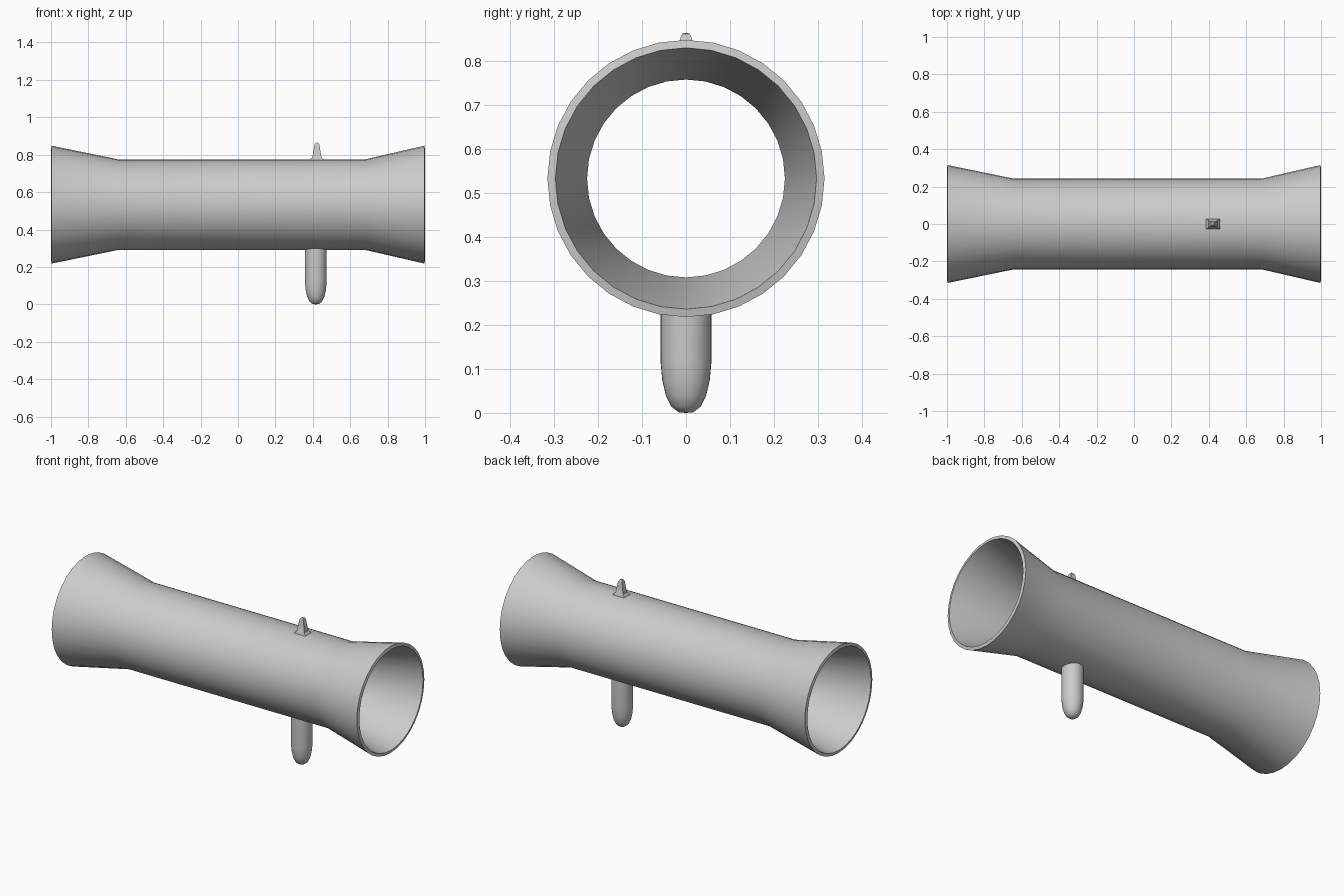
import bpy, bmesh, math
from mathutils import Matrix, Vector

if "Cube" in bpy.data.objects:
    bpy.data.objects.remove(bpy.data.objects["Cube"])

AXIS_Z = 0.533


def finish(name, bm, angle=35):
    bmesh.ops.recalc_face_normals(bm, faces=bm.faces)
    mesh = bpy.data.meshes.new(name)
    bm.to_mesh(mesh)
    bm.free()
    ob = bpy.data.objects.new(name, mesh)
    bpy.context.collection.objects.link(ob)
    bpy.ops.object.select_all(action='DESELECT')
    ob.select_set(True)
    bpy.context.view_layer.objects.active = ob
    bpy.ops.object.shade_smooth_by_angle(angle=math.radians(angle))
    return ob


def lathe(name, profile, sides, matrix, closed=False):
    """Revolve (radius, height) points around local z; zero radius makes a pole."""
    bm = bmesh.new()
    rings = []
    for r, h in profile:
        n = sides if r > 0 else 1
        rings.append([bm.verts.new(matrix @ Vector((
            r * math.cos(2 * math.pi * i / sides),
            r * math.sin(2 * math.pi * i / sides), h))) for i in range(n)])
    pairs = list(zip(rings, rings[1:]))
    if closed:
        pairs.append((rings[-1], rings[0]))
    for a, b in pairs:
        for i in range(sides):
            j = (i + 1) % sides
            quad = [a[i % len(a)], a[j % len(a)], b[j % len(b)], b[i % len(b)]]
            bm.faces.new(list(dict.fromkeys(quad)))
    return finish(name, bm)


# Hollow tube with flared ends
outer = [(0.315, -0.996), (0.242, -0.64), (0.242, 0.68), (0.315, 0.996)]
inner = [(0.297, 1.0), (0.225, 0.683), (0.225, -0.643), (0.297, -1.0)]
lathe("flared_tube", outer + inner, 32,
      Matrix.Translation((0, 0, AXIS_Z)) @ Matrix.Rotation(math.pi / 2, 4, 'Y'),
      closed=True)

# Round-ended grip peg below the tube
peg = [(0, 0), (0.016, 0.001), (0.033, 0.014), (0.046, 0.04),
       (0.054, 0.075), (0.058, 0.118), (0.058, 0.304), (0, 0.304)]
lathe("grip_peg", peg, 32, Matrix.Translation((0.416, 0, 0)))

# Small tapered sight on top: stacked (half x, half y, z) sections
sections = [(0.038, 0.027, 0.768), (0.036, 0.026, 0.776), (0.024, 0.020, 0.787),
            (0.018, 0.014, 0.825), (0.013, 0.013, 0.852),
            (0.009, 0.009, 0.861), (0.004, 0.005, 0.864)]
bm = bmesh.new()
loops = [[bm.verts.new((0.422 + sx * hx, sy * hy, z))
          for sx, sy in ((-1, -1), (1, -1), (1, 1), (-1, 1))]
         for hx, hy, z in sections]
for a, b in zip(loops, loops[1:]):
    for i in range(4):
        j = (i + 1) % 4
        bm.faces.new((a[i], a[j], b[j], b[i]))
bm.faces.new(loops[0][::-1])
bm.faces.new(loops[-1])
finish("sight", bm)
